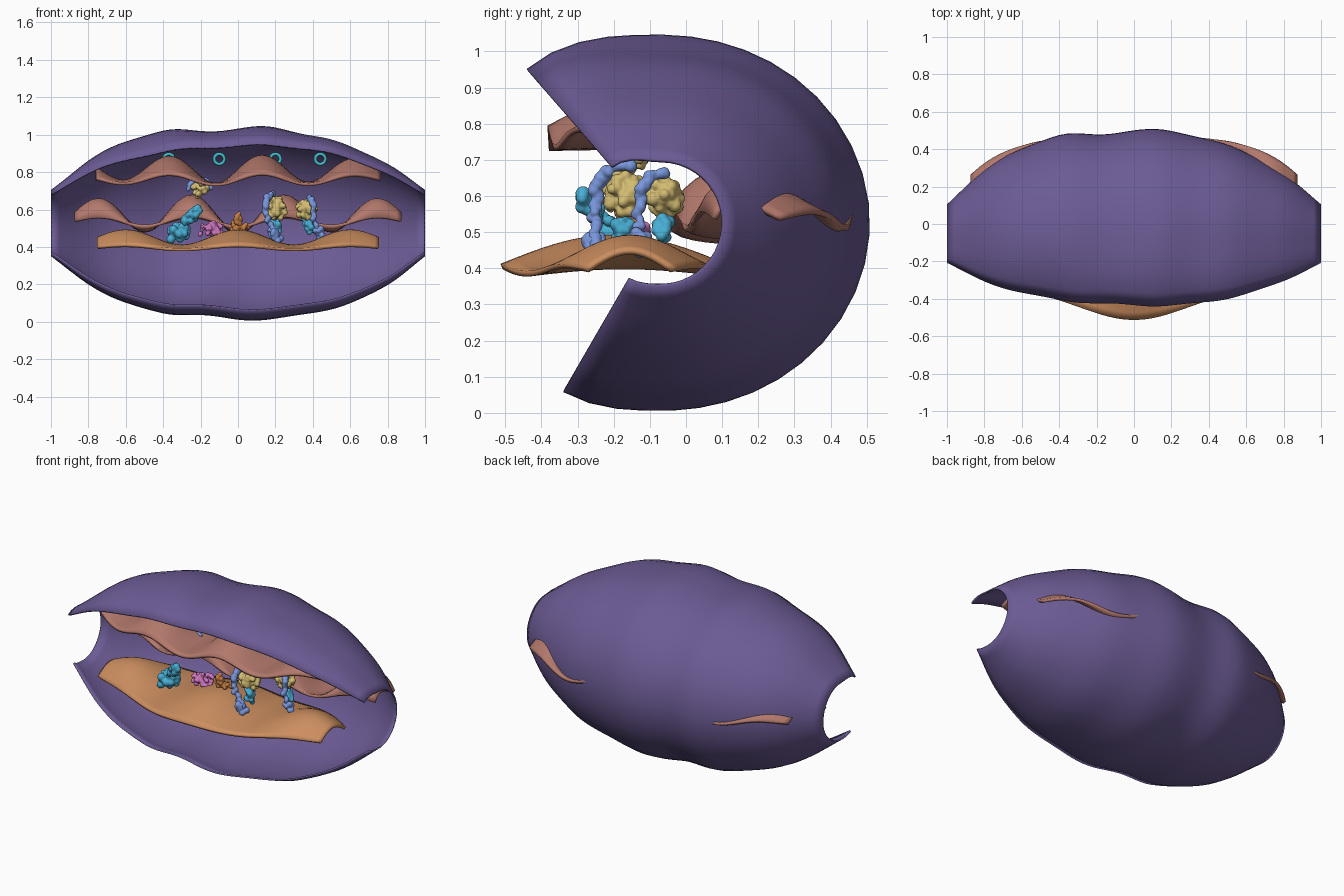
import bpy, bmesh, math, random
from mathutils import Vector

random.seed(4)
cube = bpy.data.objects.get("Cube")
if cube:
    bpy.data.objects.remove(cube, do_unlink=True)


def material(name, rgb):
    m = bpy.data.materials.new(name)
    m.use_nodes = True
    m.diffuse_color = (*rgb, 1)
    m.node_tree.nodes["Principled BSDF"].inputs["Base Color"].default_value = (*rgb, 1)
    return m


PURPLE = material("purple", (0.15, 0.105, 0.3))
SALMON = material("salmon", (0.45, 0.19, 0.15))
TAN = material("tan_orange", (0.6, 0.27, 0.115))
YELLOW = material("yellow", (0.65, 0.5, 0.165))
BLUE = material("blue", (0.19, 0.31, 0.72))
CYAN = material("cyan", (0.065, 0.42, 0.65))
PINK = material("pink", (0.62, 0.18, 0.52))
ORANGE = material("orange", (0.6, 0.22, 0.06))
TEAL = material("teal", (0.055, 0.53, 0.63))


def finish(bm, name, mat):
    for f in bm.faces:
        f.smooth = True
    me = bpy.data.meshes.new(name)
    bm.to_mesh(me)
    bm.free()
    me.materials.append(mat)
    ob = bpy.data.objects.new(name, me)
    bpy.context.collection.objects.link(ob)
    return ob


def surface(name, mat, point, nu, nv, thickness, offset):
    """Grid of point(u, v), thickened into a sheet."""
    bm = bmesh.new()
    rows = [[bm.verts.new(point(i / nu, j / nv)) for j in range(nv + 1)]
            for i in range(nu + 1)]
    for a, b in zip(rows, rows[1:]):
        for j in range(nv):
            bm.faces.new((a[j], b[j], b[j + 1], a[j + 1]))
    ob = finish(bm, name, mat)
    mod = ob.modifiers.new("thickness", 'SOLIDIFY')
    mod.thickness = thickness
    mod.offset = offset
    return ob


# Outer shell: radius along the length at several angles round the long axis
RIM = [.21, .36, .455, .51, .54, .555, .555, .53, .46, .36, .21]
TOP = [.175, .335, .44, .495, .495, .508, .512, .47, .41, .32, .175]
BACK = [.175, .36, .475, .545, .55, .572, .567, .525, .45, .34, .175]
BASE = [.175, .325, .425, .48, .49, .515, .508, .48, .425, .33, .175]
LOW = [r * 1.04 for r in BASE]
STATIONS = [(-120, LOW), (-90, BASE), (0, BACK), (90, TOP), (131, RIM)]


def spline(table, u):
    s = u * (len(table) - 1)
    i = min(int(s), len(table) - 2)
    t = s - i
    b, c = table[i], table[i + 1]
    a = table[i - 1] if i else 2 * b - c
    d = table[i + 2] if i + 2 < len(table) else 2 * c - b
    return b + t * (c - a + t * (2 * a - 5 * b + 4 * c - d + t * (3 * (b - c) + d - a))) / 2


def shell_point(u, v):
    ang = -120 + 251 * v
    for (a0, t0), (a1, t1) in zip(STATIONS, STATIONS[1:]):
        if ang <= a1 + 1e-6:
            k = (ang - a0) / (a1 - a0)
            k = k * k * (3 - 2 * k)
            r = spline(t0, u) * (1 - k) + spline(t1, u) * k
            break
    x = 2 * u - 1
    # gentle ring ripples, fading at the open ends and underneath
    r += (0.004 + 0.004 * v) * (1 - x * x) * math.cos(2 * math.pi * (x - 0.11) / 0.42)
    a = math.radians(ang)
    return (x, -0.07 + r * math.cos(a), 0.525 + r * math.sin(a))


surface("outer_shell", PURPLE, shell_point, 50, 30, 0.009, 1)


# Inner folds: wavy sheets, arched from front to back
def fold(name, mat, half, front, back, z, edge, lift, swell, skew, wave):
    def point(u, v):
        x = half * (2 * u - 1)
        t = abs(x) / half
        y = front(t) * (1 - v) + back(t) * v
        w = wave(x)
        bump = max(math.sin(math.pi * v ** skew), 0)
        return (x, y, z + edge * w + bump * (lift + swell * w))
    surface(name, mat, point, 72, 16, 0.016, 0)


fold("lower_fold", TAN, 0.75,
     lambda t: -0.37 + 0.1 * t ** 4 - 0.14 * math.exp(-(2 * t) ** 2),
     lambda t: 0.11 - 0.15 * t ** 3,
     0.395, 0.01, 0.05, 0.03, 1, lambda x: math.cos(2 * math.pi * x / 0.6))
fold("middle_fold", SALMON, 0.87,
     lambda t: -0.04 + 0.12 * t ** 2,
     lambda t: 0.465 - 0.205 * t ** 4,
     0.535, 0.025, 0.04, 0.075, 0.65,
     lambda x: -math.cos(4 * math.pi * x) * (1 - 0.4 * x * x))
fold("upper_fold", SALMON, 0.76,
     lambda t: -0.38 + 0.15 * t ** 3,
     lambda t: 0.2 - 0.12 * t ** 2,
     0.76, 0.028, 0.05, 0.047, 1,
     lambda x: math.cos(4 * math.pi * (x - 0.13)) * (1 - 0.6 * x * x))


# Proteins: random lumps scattered about a path, fused together
def lumps(name, mat, path, count, spread, size):
    bm = bmesh.new()
    pts = [Vector(p) for p in path]
    for i in range(count):
        s = i / max(count - 1, 1) * (len(pts) - 1)
        k = min(int(s), max(len(pts) - 2, 0))
        c = pts[k].lerp(pts[min(k + 1, len(pts) - 1)], s - k)
        d = Vector([random.gauss(0, 1) for _ in range(3)]).normalized()
        new = bmesh.ops.create_icosphere(bm, subdivisions=2,
                                         radius=size * random.uniform(0.75, 1.2))
        bmesh.ops.translate(bm, verts=new["verts"],
                            vec=c + d * spread * random.uniform(0.6, 1))
    ob = finish(bm, name, mat)
    mod = ob.modifiers.new("fuse", 'REMESH')
    mod.mode = 'VOXEL'
    mod.voxel_size = 0.005
    mod.use_smooth_shade = True


def synthase(name, x, y, z, s, lean, foot):
    """Round head, stalk bowed round its side and front, and a foot below."""
    lumps(name + "_head", YELLOW, [(x, y, z)], int(75 * s), 0.058 * s, 0.017)
    stalk = [(lean * .3, .01, .075), (lean * .7, -.05, .065), (lean, -.075, .02),
             (lean * .8, -.085, -.06), (foot, -.08, -.15)]
    lumps(name + "_stalk", BLUE, [(x + a * s, y + b * s, z + c * s) for a, b, c in stalk],
          34, 0.01, 0.017 * s)
    lumps(name + "_stalk_foot", BLUE, [(x + (lean * .4 + foot * .6) * s, y - .085 * s, z - .12 * s),
                                       (x + foot * s, y - .08 * s, z - .165 * s)],
          18, 0.026 * s, 0.016)
    lumps(name + "_foot", CYAN, [(x, y, z - .07 * s), (x + foot * .3, y - .01, z - .14 * s)],
          22, 0.026 * s, 0.016)


synthase("large_synthase", 0.2, -0.17, 0.605, 1.0, -0.055, 0.005)
synthase("right_synthase", 0.365, -0.06, 0.6, 0.85, 0.05, 0.09)

# Small upper synthase
lumps("upper_head", YELLOW, [(-0.2, -0.15, 0.712)], 40, 0.045, 0.014)
lumps("upper_stalk", BLUE, [(-0.265, -0.15, 0.705), (-0.245, -0.14, 0.75), (-0.17, -0.13, 0.755),
                            (-0.145, -0.13, 0.72)], 18, 0.006, 0.013)

# Bent cyan complex, pink and orange complexes
lumps("cyan_complex_base", CYAN, [(-0.345, -0.22, 0.465), (-0.29, -0.19, 0.495)], 44, 0.045, 0.02)
lumps("cyan_complex_arm", CYAN, [(-0.29, -0.22, 0.52), (-0.25, -0.26, 0.56),
                                 (-0.215, -0.28, 0.6)], 28, 0.025, 0.018)
lumps("pink_complex", PINK, [(-0.18, -0.14, 0.48), (-0.14, -0.14, 0.5), (-0.1, -0.14, 0.505)],
      48, 0.042, 0.013)
lumps("orange_complex", ORANGE, [(-0.025, -0.15, 0.51), (0.035, -0.15, 0.51)], 22, 0.022, 0.014)
lumps("orange_complex_tip", ORANGE, [(0.0, -0.17, 0.525), (0.0, -0.18, 0.565)], 14, 0.016, 0.013)

# Small loops hanging behind the upper fold
for i, x in enumerate((-0.37, -0.1, 0.2, 0.44)):
    bpy.ops.mesh.primitive_torus_add(major_radius=0.027, minor_radius=0.009,
                                     major_segments=24, minor_segments=8,
                                     location=(x, 0.15, 0.87), rotation=(math.pi / 2, 0, 0))
    ring = bpy.context.object
    ring.name = "loop_%d" % (i + 1)
    ring.data.materials.append(TEAL)
    bpy.ops.object.shade_smooth()
